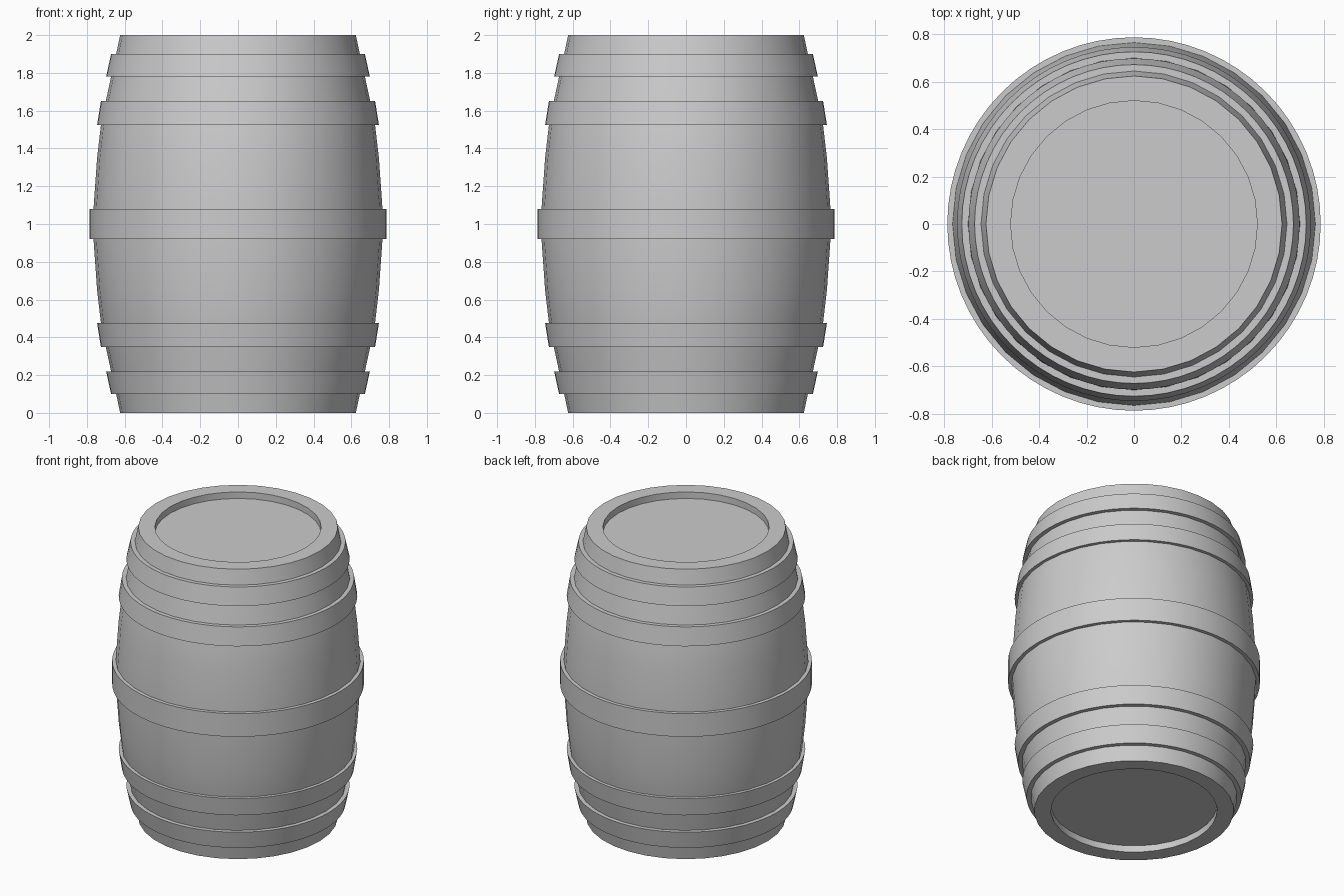
import bpy, bmesh, math

if "Cube" in bpy.data.objects:
    bpy.data.objects.remove(bpy.data.objects["Cube"])


def lathe(name, profile, segments, closed=False):
    """Revolve a list of (radius, z) points around the z axis."""
    bm = bmesh.new()
    rings = []
    for r, z in profile:
        ring = []
        for i in range(segments):
            a = 2 * math.pi * i / segments
            ring.append(bm.verts.new((r * math.cos(a), r * math.sin(a), z)))
        rings.append(ring)
    pairs = list(zip(rings, rings[1:]))
    if closed:
        pairs.append((rings[-1], rings[0]))
    else:
        bm.faces.new(rings[0])
        bm.faces.new(rings[-1])
    for low, high in pairs:
        for i in range(segments):
            j = (i + 1) % segments
            bm.faces.new((low[i], low[j], high[j], high[i]))
    bmesh.ops.recalc_face_normals(bm, faces=bm.faces)
    mesh = bpy.data.meshes.new(name)
    bm.to_mesh(mesh)
    bm.free()
    obj = bpy.data.objects.new(name, mesh)
    bpy.context.collection.objects.link(obj)
    bpy.ops.object.select_all(action='DESELECT')
    obj.select_set(True)
    bpy.context.view_layer.objects.active = obj
    bpy.ops.object.shade_smooth_by_angle(angle=math.radians(30))
    return obj


# Bulging body with a recessed head at each end
HEAD_R, HEAD_DEPTH = 0.52, 0.045
upper = [(0.765, 1.08), (0.746, 1.35), (0.725, 1.53), (0.70, 1.65),
         (0.672, 1.78), (0.645, 1.9), (0.624, 2.0),
         (HEAD_R, 2.0), (HEAD_R, 2.0 - HEAD_DEPTH)]
lower = [(r, 2.0 - z) for r, z in reversed(upper)]
lathe("barrel_body", lower + upper, 32)


def hoop(name, z0, r0, z1, r1):
    """Metal band, sunk slightly into the body."""
    t = 0.045
    lathe(name, [(r0 - t, z0), (r0, z0), (r1, z1), (r1 - t, z1)], 64, closed=True)


# Middle hoop, then mirrored pairs towards both ends
hoop("middle_hoop", 0.92, 0.787, 1.08, 0.787)
for label, z0, r0, z1, r1 in [("quarter_hoop", 1.525, 0.746, 1.65, 0.726),
                              ("end_hoop", 1.78, 0.698, 1.90, 0.672)]:
    hoop("upper_" + label, z0, r0, z1, r1)
    hoop("lower_" + label, 2 - z1, r1, 2 - z0, r0)
